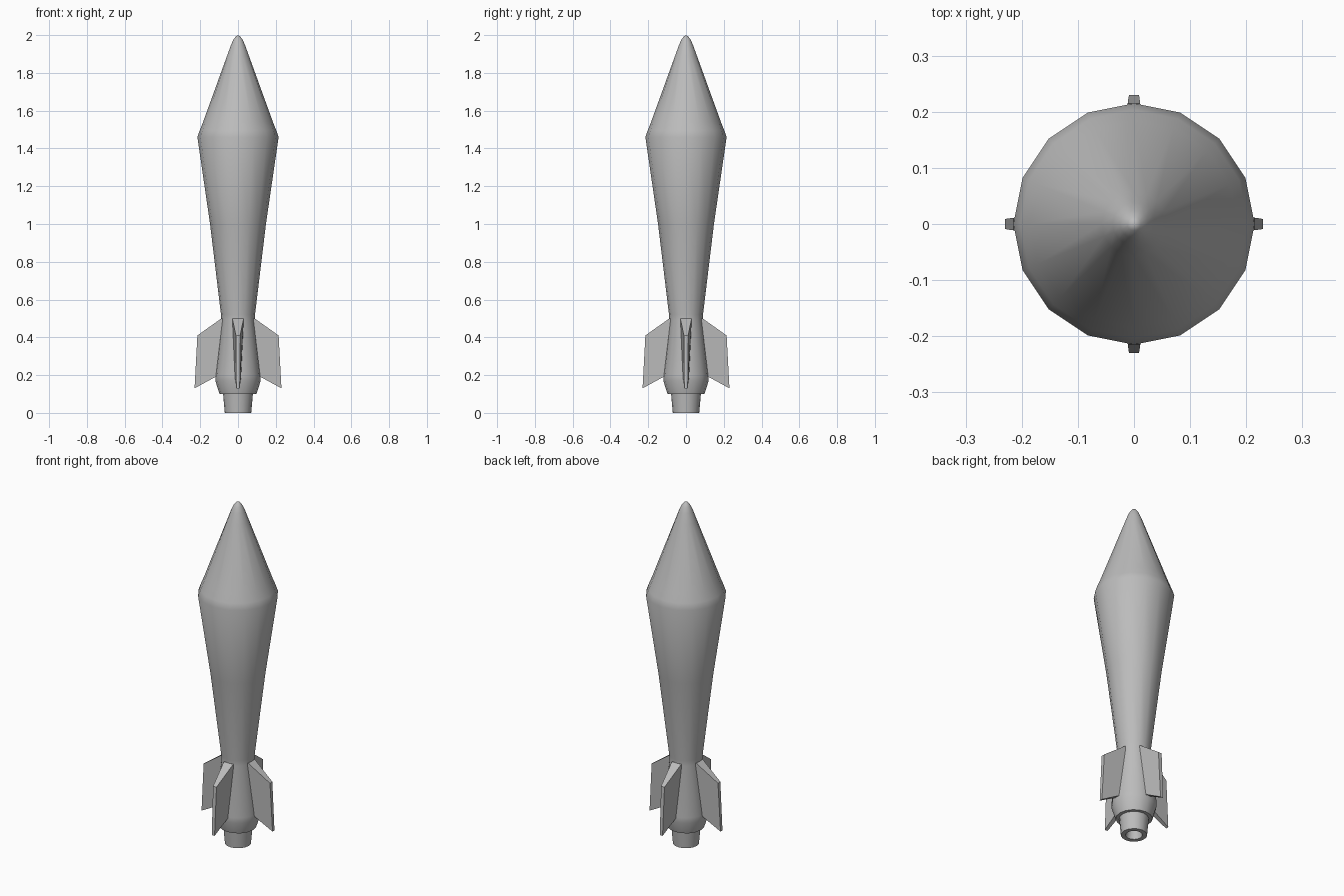
import bpy, bmesh, math
from mathutils import Matrix

cube = bpy.data.objects.get("Cube")
if cube:
    bpy.data.objects.remove(cube, do_unlink=True)

grey = bpy.data.materials.new("metal grey")
grey.use_nodes = True
color = (0.5, 0.5, 0.5, 1)
grey.diffuse_color = color
grey.node_tree.nodes["Principled BSDF"].inputs["Base Color"].default_value = color

SIDES = 16


def add_object(name, bm, smooth_angle=None):
    bmesh.ops.recalc_face_normals(bm, faces=bm.faces)
    mesh = bpy.data.meshes.new(name)
    bm.to_mesh(mesh)
    bm.free()
    mesh.materials.append(grey)
    obj = bpy.data.objects.new(name, mesh)
    bpy.context.collection.objects.link(obj)
    if smooth_angle:
        bpy.ops.object.select_all(action='DESELECT')
        obj.select_set(True)
        bpy.context.view_layer.objects.active = obj
        bpy.ops.object.shade_smooth_by_angle(angle=math.radians(smooth_angle))
    return obj


def lathe(name, profile, smooth_angle):
    """Spin (radius, height) points around the z axis."""
    bm = bmesh.new()
    verts = [bm.verts.new((r, 0, z)) for r, z in profile]
    edges = [bm.edges.new(pair) for pair in zip(verts, verts[1:])]
    bmesh.ops.spin(bm, geom=verts + edges, cent=(0, 0, 0), axis=(0, 0, 1),
                   angle=math.tau, steps=SIDES, use_duplicate=False)
    bmesh.ops.remove_doubles(bm, verts=bm.verts, dist=0.0005)
    return add_object(name, bm, smooth_angle)


# Body with pointed nose, long taper and flared tail
lathe("body", [(0, 2), (0.012, 1.993), (0.025, 1.975), (0.038, 1.945),
               (0.058, 1.89), (0.185, 1.54), (0.203, 1.495), (0.215, 1.46),
               (0.148, 1.0), (0.09, 0.52), (0.088, 0.49), (0.12, 0.2),
               (0.12, 0.17), (0.098, 0.1), (0, 0.1)], 50)

# Hollow exhaust nozzle
lathe("nozzle", [(0.08, 0.11), (0.078, 0.09), (0.07, 0.0), (0.045, 0.0),
                 (0.038, 0.06), (0, 0.06)], 60)

# Four swept fins: (distance from axis, height, half thickness)
outline = [(0.06, 0.5, 0.03), (0.088, 0.5, 0.03), (0.215, 0.41, 0.011),
           (0.23, 0.13, 0.009), (0.12, 0.19, 0.016), (0.06, 0.19, 0.016)]
for i, side in enumerate(("left", "back", "right", "front")):
    bm = bmesh.new()
    near, far = [[bm.verts.new((x, s * t, z)) for x, z, t in outline]
                 for s in (-1, 1)]
    bm.faces.new(near)
    bm.faces.new(far)
    for j in range(len(outline)):
        k = (j + 1) % len(outline)
        bm.faces.new((near[j], near[k], far[k], far[j]))
    bmesh.ops.rotate(bm, verts=bm.verts, cent=(0, 0, 0),
                     matrix=Matrix.Rotation(i * math.pi / 2, 3, 'Z'))
    add_object(side + "_fin", bm)
